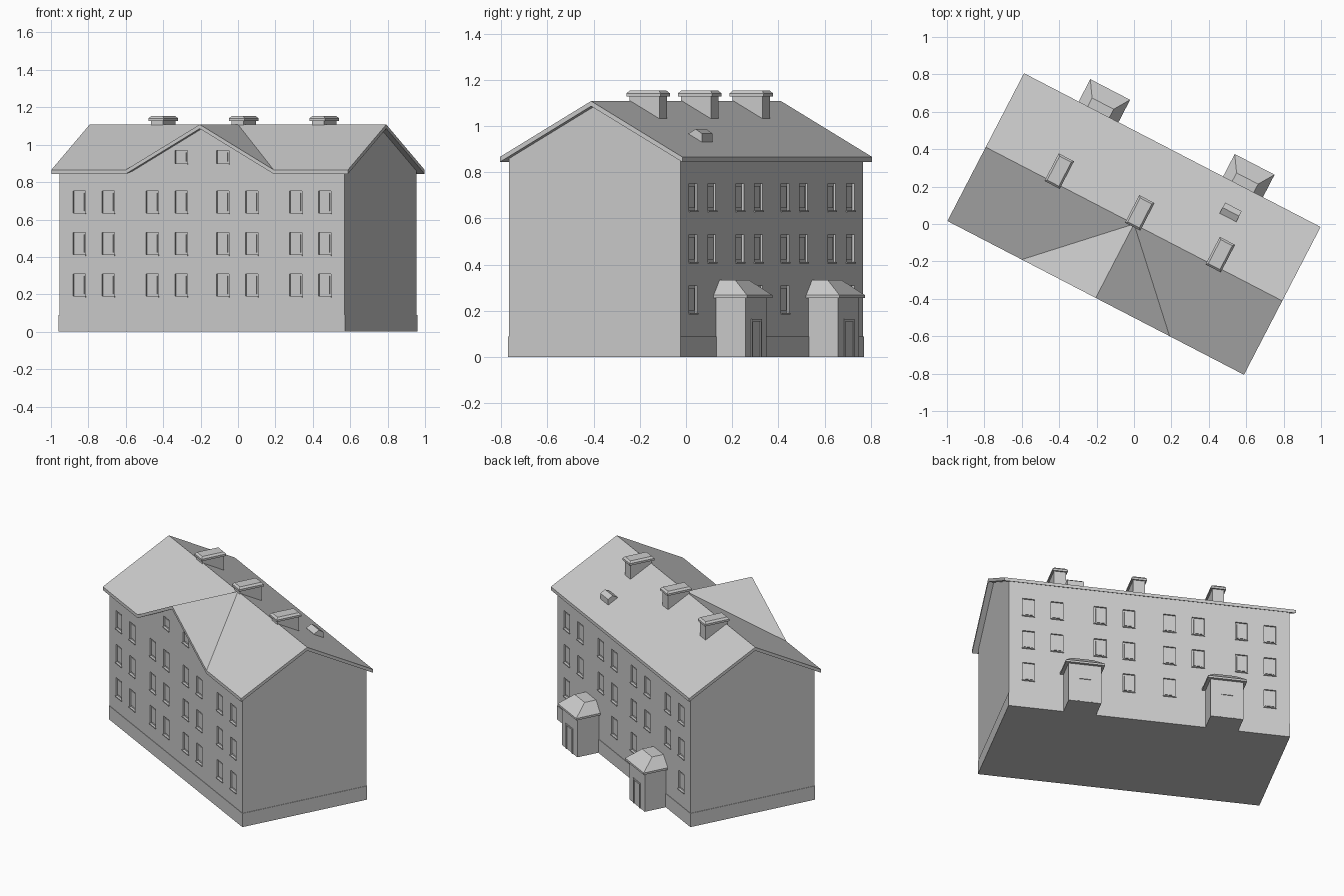
import bpy, bmesh, math
from mathutils import Matrix, Vector

if "Cube" in bpy.data.objects:
    bpy.data.objects.remove(bpy.data.objects["Cube"])

ROT = Matrix.Rotation(math.radians(-27.4), 4, 'Z')   # house is turned on its plot
L, W = 0.859, 0.418          # wall half length / half width
RL, RW = 0.893, 0.445        # roof half length / half width
RIDGE, EAVE = 1.108, 0.866
SLOPE = (RIDGE - EAVE) / RW


def finish(name, bm):
    bmesh.ops.recalc_face_normals(bm, faces=bm.faces)
    bm.transform(ROT)
    me = bpy.data.meshes.new(name)
    bm.to_mesh(me)
    bm.free()
    ob = bpy.data.objects.new(name, me)
    bpy.context.collection.objects.link(ob)
    return ob


def add_box(bm, u0, u1, v0, v1, z0, z1, inset=(0, 0, 0, 0)):
    """Box whose top may be pulled in by (u0, u1, v0, v1) insets."""
    a, b, c, d = inset
    lo = [bm.verts.new(p) for p in ((u0, v0, z0), (u1, v0, z0), (u1, v1, z0), (u0, v1, z0))]
    hi = [bm.verts.new(p) for p in ((u0 + a, v0 + c, z1), (u1 - b, v0 + c, z1),
                                    (u1 - b, v1 - d, z1), (u0 + a, v1 - d, z1))]
    bm.faces.new(lo[::-1])
    bm.faces.new(hi)
    for i in range(4):
        j = (i + 1) % 4
        bm.faces.new((lo[i], lo[j], hi[j], hi[i]))


def boxes(name, specs):
    bm = bmesh.new()
    for s in specs:
        add_box(bm, *s)
    return finish(name, bm)


def prism(name, profile, offset):
    """Extrude a closed polygon by an offset vector."""
    bm = bmesh.new()
    f = bm.faces.new([bm.verts.new(p) for p in profile])
    r = bmesh.ops.extrude_face_region(bm, geom=[f], use_keep_orig=True)
    bmesh.ops.translate(bm, vec=Vector(offset),
                        verts=[g for g in r['geom'] if isinstance(g, bmesh.types.BMVert)])
    return finish(name, bm)


# main walls with gable ends, and the front cross gable
top = RIDGE - 0.012
we = top - SLOPE * W
walls = prism("walls", [(-L, -W, 0), (-L, W, 0), (-L, W, we), (-L, 0, top), (-L, -W, we)], (2 * L, 0, 0))
gable = prism("front_gable_wall", [(-W, -W, we), (W, -W, we), (0, -W, top)], (0, W, 0))

# plinth
boxes("plinth", [(-L - .003, L + .003, -W - .003, W + .003, 0, 0.09)])

# roof with cross gable: top skin, extruded straight down
bm = bmesh.new()
P = {k: bm.verts.new(p) for k, p in {
    'fl': (-RL, -RW, EAVE), 'fr': (RL, -RW, EAVE), 'bl': (-RL, RW, EAVE), 'br': (RL, RW, EAVE),
    'rl': (-RL, 0, RIDGE), 'rr': (RL, 0, RIDGE), 'm': (0, 0, RIDGE),
    'gl': (-RW, -RW, EAVE), 'gr': (RW, -RW, EAVE), 'gt': (0, -RW, RIDGE)}.items()}
for keys in ('fl gl m rl', 'gr fr rr m', 'gl gt m', 'gt gr m', 'rl m rr br bl'):
    bm.faces.new([P[k] for k in keys.split()])
r = bmesh.ops.extrude_face_region(bm, geom=bm.faces[:], use_keep_orig=True)
bmesh.ops.translate(bm, vec=(0, 0, -0.022),
                    verts=[g for g in r['geom'] if isinstance(g, bmesh.types.BMVert)])
finish("roof", bm)

# window positions: (u, side, bottom, top)
cols = [s * u for u in (0.125, 0.30, 0.564, 0.739) for s in (-1, 1)]
wins = []
for z0, z1 in ((0.19, 0.31), (0.412, 0.53), (0.635, 0.752)):
    for u in cols:
        wins.append((u, -1, z0, z1))
        if z0 > 0.3 or abs(u) < 0.2 or abs(u) > 0.7:   # porches replace the others
            wins.append((u, 1, z0, z1))
wins += [(u, -1, 0.90, 0.97) for u in (-0.125, 0.125)]


def on_wall(side, inner, outer):
    return sorted((side * (W + inner), side * (W + outer)))


H = 0.037
cutter = boxes("window_cutter", [(u - H, u + H, *on_wall(s, -.01, .02), a, b) for u, s, a, b in wins])
for ob in (walls, gable):
    m = ob.modifiers.new("windows", 'BOOLEAN')
    m.operation, m.solver, m.object = 'DIFFERENCE', 'EXACT', cutter
    bpy.context.view_layer.objects.active = ob
    bpy.ops.object.modifier_apply(modifier=m.name)
bpy.data.objects.remove(cutter)

# sashes set in the recesses, and sills
boxes("window_sashes", [(u - H + .011, u + H - .011, *on_wall(s, -.015, -.006), a + .011, b - .011)
                        for u, s, a, b in wins])
boxes("window_sills", [(u - H - .003, u + H + .003, *on_wall(s, -.005, .006), a - .006, a)
                       for u, s, a, b in wins])

# chimneys: shaft, collar and chamfered cap
for i, u in enumerate((-0.485, 0, 0.485)):
    c = 0.067
    boxes(f"chimney_{i + 1}", [
        (u - .036, u + .036, c - .073, c + .073, 1.0, 1.132),
        (u - .046, u + .046, c - .083, c + .083, 1.128, 1.141),
        (u - .046, u + .046, c - .083, c + .083, 1.141, 1.153, (.011,) * 4)])

# small roof hatch on the back slope
prism("roof_hatch", [(0.38, 0.326, 0.92), (0.38, 0.326, 0.967), (0.38, 0.296, 0.987),
                     (0.38, 0.262, 0.968), (0.38, 0.262, 0.94)], (0.1, 0, 0))

# back porches: walls, hipped roof, framed door
for i, c in enumerate((-0.444, 0.426)):
    boxes(f"porch_{i + 1}_walls", [(c - .1, c + .1, W - .02, .562, 0, .265)])
    boxes(f"porch_{i + 1}_roof", [
        (c - .12, c + .12, W - .01, .58, .255, .268),
        (c - .12, c + .12, W - .01, .58, .268, .333, (.055, .055, 0, .085))])
    boxes(f"porch_{i + 1}_door_frame", [
        (c - .046, c - .036, .55, .567, 0, .165),
        (c + .036, c + .046, .55, .567, 0, .165),
        (c - .036, c + .036, .55, .567, .155, .165)])
